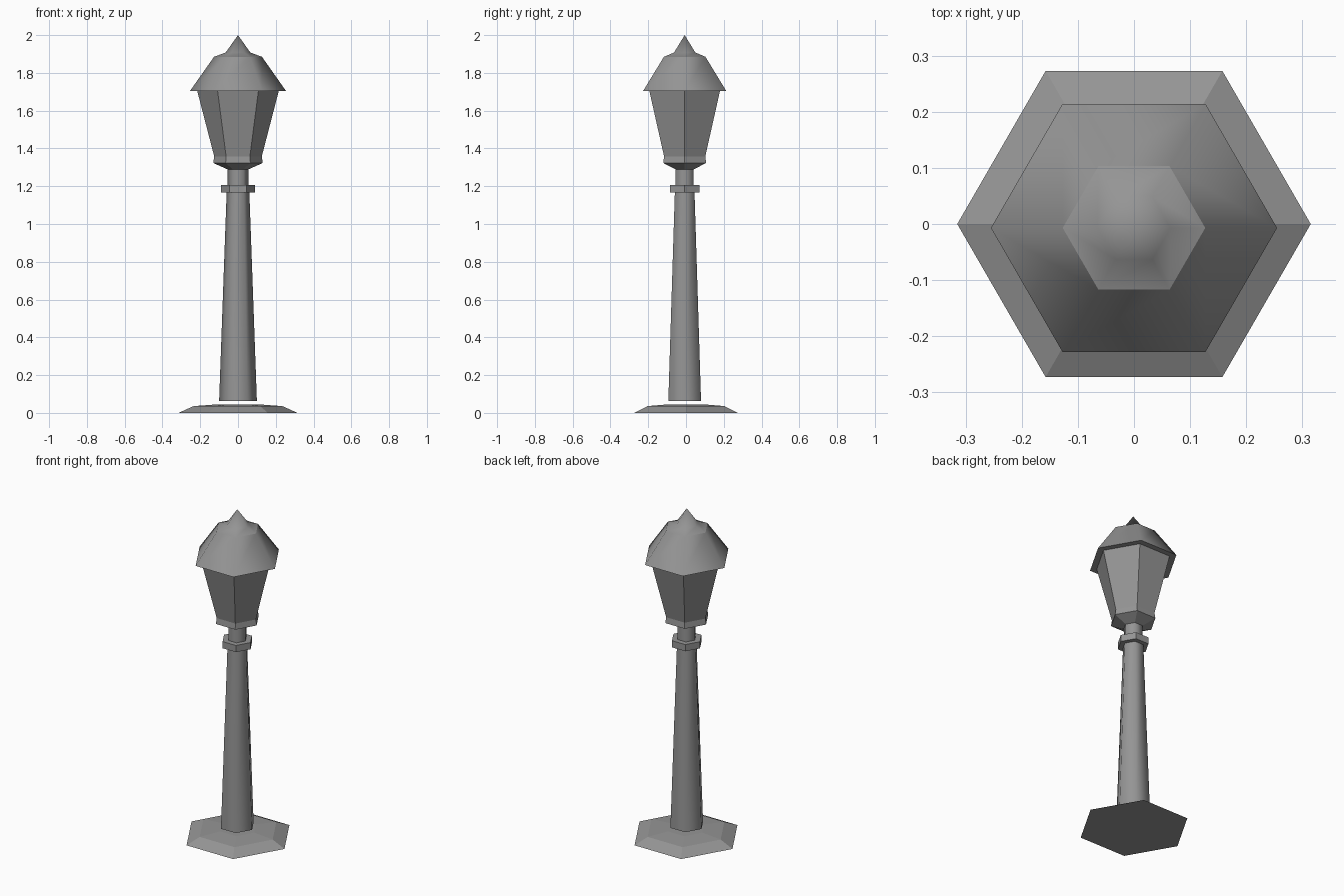
import bpy
import bmesh
from math import cos, sin, pi

cube = bpy.data.objects.get("Cube")
if cube:
    bpy.data.objects.remove(cube, do_unlink=True)

grey = bpy.data.materials.new("iron_grey")
grey.use_nodes = True
COLOUR = (0.3, 0.3, 0.3, 1)
grey.diffuse_color = COLOUR
grey.node_tree.nodes["Principled BSDF"].inputs["Base Color"].default_value = COLOUR

SIDES = 6
POST_Y = -0.007  # the post and lantern sit slightly forward on the base


def hex_part(name, profile, y=POST_Y, smooth=False, cap_bottom=False, cap_top=False):
    """Sweep a (radius, height) profile around the vertical axis in six steps."""
    bm = bmesh.new()
    rings = []
    for radius, z in profile:
        if radius == 0:
            rings.append([bm.verts.new((0, y, z))] * SIDES)
            continue
        angles = [2 * pi * i / SIDES for i in range(SIDES)]
        rings.append([bm.verts.new((radius * cos(a), y + radius * sin(a), z)) for a in angles])
    for low, high in zip(rings, rings[1:]):
        for i in range(SIDES):
            j = (i + 1) % SIDES
            corners = [low[i], low[j], high[j], high[i]]
            bm.faces.new(list(dict.fromkeys(corners)))
    if cap_bottom:
        bm.faces.new(rings[0][::-1])
    if cap_top:
        bm.faces.new(rings[-1])
    for face in bm.faces:
        face.smooth = smooth
    mesh = bpy.data.meshes.new(name)
    bm.to_mesh(mesh)
    bm.free()
    mesh.materials.append(grey)
    obj = bpy.data.objects.new(name, mesh)
    bpy.context.collection.objects.link(obj)
    return obj


# Bevelled base plate with a low raised centre
hex_part("base_plate", [(0.315, 0), (0.235, 0.036), (0.11, 0.045)], y=0,
         cap_bottom=True, cap_top=True)

# Tapered post, collar and neck
hex_part("post", [(0.1, 0.062), (0.06, 1.17)], smooth=True)
hex_part("post_foot", [(0.1, 0.062), (0, 0.063)])
hex_part("collar", [(0.09, 1.166), (0.09, 1.207)], cap_bottom=True, cap_top=True)
hex_part("neck", [(0.055, 1.2), (0.055, 1.3)], smooth=True)

# Lantern cup, rim and glass
hex_part("lantern_cup", [(0.05, 1.287), (0.131, 1.323)], cap_bottom=True)
hex_part("lantern_rim", [(0.131, 1.323), (0.126, 1.358)])
hex_part("lantern_glass", [(0.126, 1.358), (0.216, 1.705)])

# Roof, its underside, and the pointed finial
hex_part("roof", [(0.255, 1.703), (0.127, 1.885)], smooth=True)
hex_part("roof_underside", [(0.255, 1.703), (0.2, 1.703)], cap_top=True)
hex_part("roof_cap", [(0.127, 1.885), (0.065, 1.908), (0, 2.0)], smooth=True)
